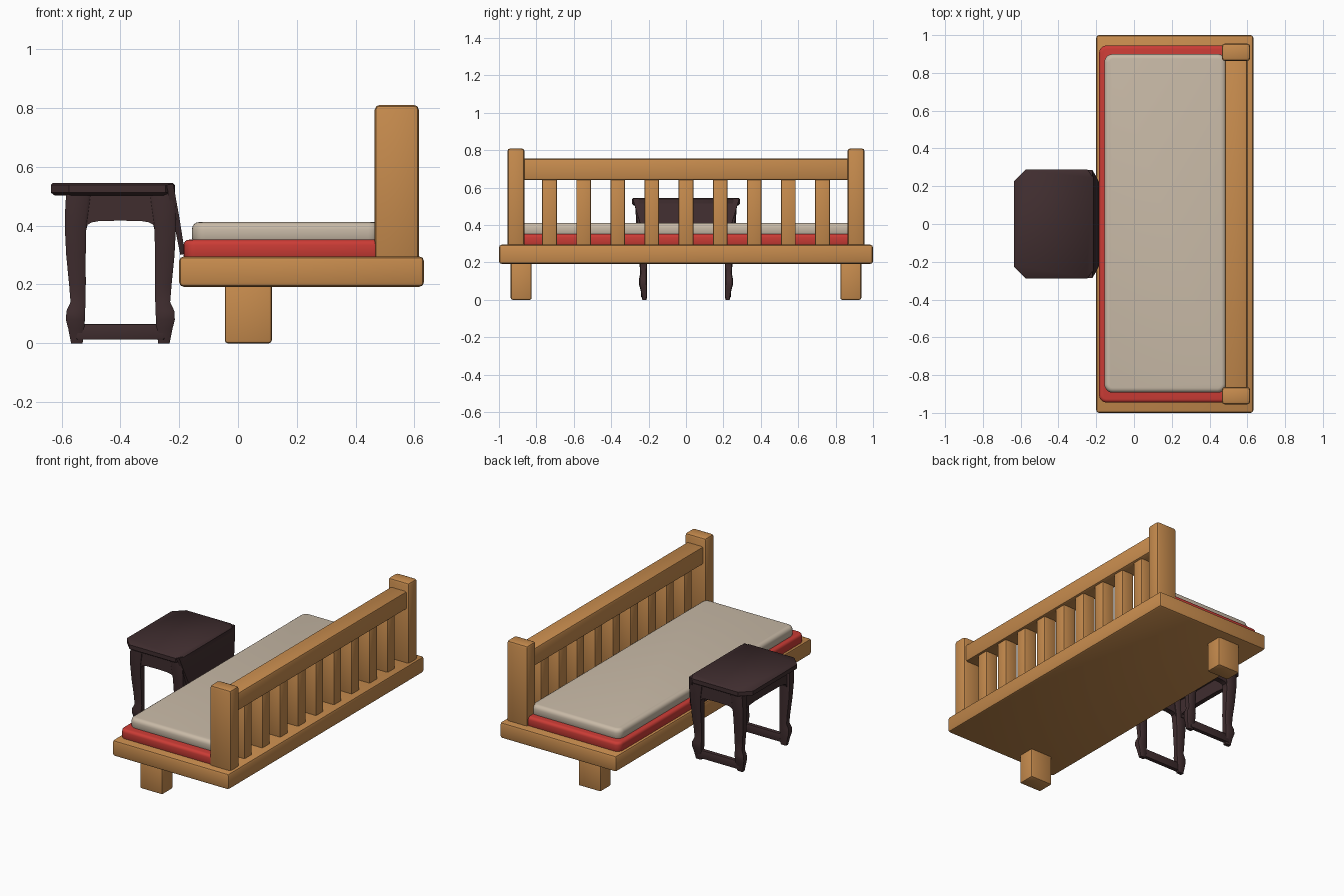
import bpy, bmesh, math

if "Cube" in bpy.data.objects:
    bpy.data.objects.remove(bpy.data.objects["Cube"])


def mat(name, rgb):
    m = bpy.data.materials.new(name)
    m.diffuse_color = (*rgb, 1)
    m.use_nodes = True
    m.node_tree.nodes["Principled BSDF"].inputs["Base Color"].default_value = m.diffuse_color
    return m


WOOD = mat("honey wood", (0.57, 0.26, 0.075))
RED = mat("red fabric", (0.60, 0.045, 0.036))
CREAM = mat("cream fabric", (0.58, 0.49, 0.385))
DARK = mat("dark wood", (0.05, 0.026, 0.028))


def finish(name, bm, material, bevel=0.0, segs=2):
    bmesh.ops.recalc_face_normals(bm, faces=bm.faces)
    if bevel:
        bmesh.ops.bevel(bm, geom=bm.edges[:], offset=bevel, segments=segs,
                        profile=0.5, affect='EDGES')
    me = bpy.data.meshes.new(name)
    bm.to_mesh(me)
    bm.free()
    me.materials.append(material)
    ob = bpy.data.objects.new(name, me)
    bpy.context.collection.objects.link(ob)
    bpy.ops.object.select_all(action='DESELECT')
    ob.select_set(True)
    bpy.context.view_layer.objects.active = ob
    bpy.ops.object.shade_smooth_by_angle(angle=math.radians(40))
    return ob


def loft(rings):
    """Closed solid through rings with equal point counts."""
    bm = bmesh.new()
    vs = [[bm.verts.new(p) for p in r] for r in rings]
    n = len(vs[0])
    for a, b in zip(vs, vs[1:]):
        for i in range(n):
            j = (i + 1) % n
            bm.faces.new((a[i], a[j], b[j], b[i]))
    bm.faces.new(vs[0])
    bm.faces.new(vs[-1])
    return bm


def rect(x0, x1, y0, y1, z):
    return [(x0, y0, z), (x1, y0, z), (x1, y1, z), (x0, y1, z)]


def box(name, x, y, z, material, bevel=0.01, segs=2):
    return finish(name, loft([rect(*x, *y, z[0]), rect(*x, *y, z[1])]),
                  material, bevel, segs)


def pad(name, x, y, z, r, edge, material):
    """Cushion with rounded corners in plan and soft edges."""
    def ring(inset, h):
        pts = []
        for cx, cy, a0 in ((x[1] - r, y[1] - r, 0), (x[0] + r, y[1] - r, 90),
                           (x[0] + r, y[0] + r, 180), (x[1] - r, y[0] + r, 270)):
            for k in range(6):
                a = math.radians(a0 + k * 18)
                pts.append((cx + (r - inset) * math.cos(a),
                            cy + (r - inset) * math.sin(a), h))
        return pts
    rings = [ring(0.006, z[0]), ring(0, z[0] + 0.012)]
    for k in range(5):
        a = math.radians(k * 22.5)
        rings.append(ring(edge * (1 - math.cos(a)), z[1] - edge * (1 - math.sin(a))))
    return finish(name, loft(rings), material)


# bench base and two feet
box("bench_platform", (-0.20, 0.632), (-1.0, 1.0), (0.192, 0.295), WOOD, 0.015)
for s in (-1, 1):
    box("bench_foot", (-0.045, 0.115), tuple(sorted((s * 0.825, s * 0.937))),
        (0.0, 0.21), WOOD, 0.01)
    box("back_post", (0.465, 0.615), tuple(sorted((s * 0.863, s * 0.955))),
        (0.28, 0.81), WOOD, 0.016)

# back rail and slats
box("back_rail", (0.482, 0.60), (-0.88, 0.88), (0.64, 0.755), WOOD, 0.012)
for i in range(9):
    c = (i - 4) * 0.1825
    box("back_slat", (0.495, 0.585), (c - 0.039, c + 0.039), (0.285, 0.65), WOOD, 0.008)

# stacked mattress and cushion
pad("red_mattress", (-0.185, 0.50), (-0.945, 0.945), (0.285, 0.352), 0.04, 0.018, RED)
pad("cream_cushion", (-0.157, 0.488), (-0.893, 0.9), (0.345, 0.412), 0.045, 0.025, CREAM)


# side table top with cut corners
def octagon(g, z):
    x0, x1, y1, c = -0.636 + g, -0.215 - g, 0.288 - g, 0.062
    return [(x0 + c, -y1, z), (x1 - c * .5, -y1, z), (x1, -y1 + c * .6, z), (x1, y1 - c * .6, z),
            (x1 - c * .5, y1, z), (x0 + c, y1, z), (x0, y1 - c, z), (x0, -y1 + c, z)]


finish("table_top", loft([octagon(0.012, 0.503), octagon(0.0, 0.512),
                          octagon(0.0, 0.538), octagon(0.006, 0.545)]), DARK)

# hanging leaf on the bench side
finish("table_leaf", loft([
    [(-0.243, -0.285, 0.538), (-0.220, -0.285, 0.542), (-0.220, 0.285, 0.542), (-0.243, 0.285, 0.538)],
    [(-0.220, -0.25, 0.42), (-0.199, -0.25, 0.425), (-0.199, 0.25, 0.425), (-0.220, 0.25, 0.42)],
    [(-0.196, -0.21, 0.30), (-0.180, -0.21, 0.305), (-0.180, 0.21, 0.305), (-0.196, 0.21, 0.30)]]),
    DARK)

# curved legs: height, outer and inner distance from table centre, half width, y centre
CX = -0.40
LEG = [(0.0, 0.168, 0.128, 0.012, 0.222), (0.05, 0.178, 0.122, 0.018, 0.225),
       (0.08, 0.186, 0.120, 0.022, 0.229), (0.11, 0.184, 0.119, 0.022, 0.230),
       (0.14, 0.170, 0.118, 0.019, 0.227), (0.20, 0.175, 0.117, 0.021, 0.228),
       (0.30, 0.185, 0.117, 0.025, 0.233), (0.40, 0.190, 0.115, 0.029, 0.238),
       (0.47, 0.188, 0.105, 0.030, 0.240), (0.51, 0.185, 0.10, 0.030, 0.240)]
for sx in (-1, 1):
    for sy in (-1, 1):
        rings = []
        for z, xo, xi, w, yc in LEG:
            a, b, y, c = CX + sx * xi, CX + sx * xo, sy * yc, 0.3
            m, h = (a + b) / 2, (b - a) / 2
            rings.append([(m + h * math.copysign(abs(math.cos(t)) ** c, math.cos(t)),
                           y + w * math.copysign(abs(math.sin(t)) ** c, math.sin(t)), z)
                          for t in [math.pi / 8 + k * math.pi / 4 for k in range(8)]])
        finish("table_leg", loft(rings), DARK)


# arched aprons between the legs
def apron(name, half, arch, at, thick, along_x):
    prof = [(-half, 0.508), (-half, 0.385)]
    for k in range(9):
        t = math.pi - k * math.pi / 8
        c, s = math.cos(t), math.sin(t)
        prof.append((arch * math.copysign(abs(c) ** 0.5, c), 0.385 + 0.032 * s ** 0.6 if s > 1e-6 else 0.385))
    prof += [(half, 0.385), (half, 0.508)]
    ends = (at - thick / 2, at + thick / 2)
    finish(name, loft([[(CX + u, e, z) if along_x else (e, u, z) for u, z in prof]
                       for e in ends]), DARK)


for s in (-1, 1):
    apron("side_apron", 0.15, 0.116, s * 0.24, 0.036, True)
    apron("end_apron", 0.232, 0.205, CX + s * 0.16, 0.03, False)
    box("table_stretcher", (CX - 0.15, CX + 0.15),
        tuple(sorted((s * 0.212, s * 0.24))), (0.012, 0.066), DARK, 0.005)
